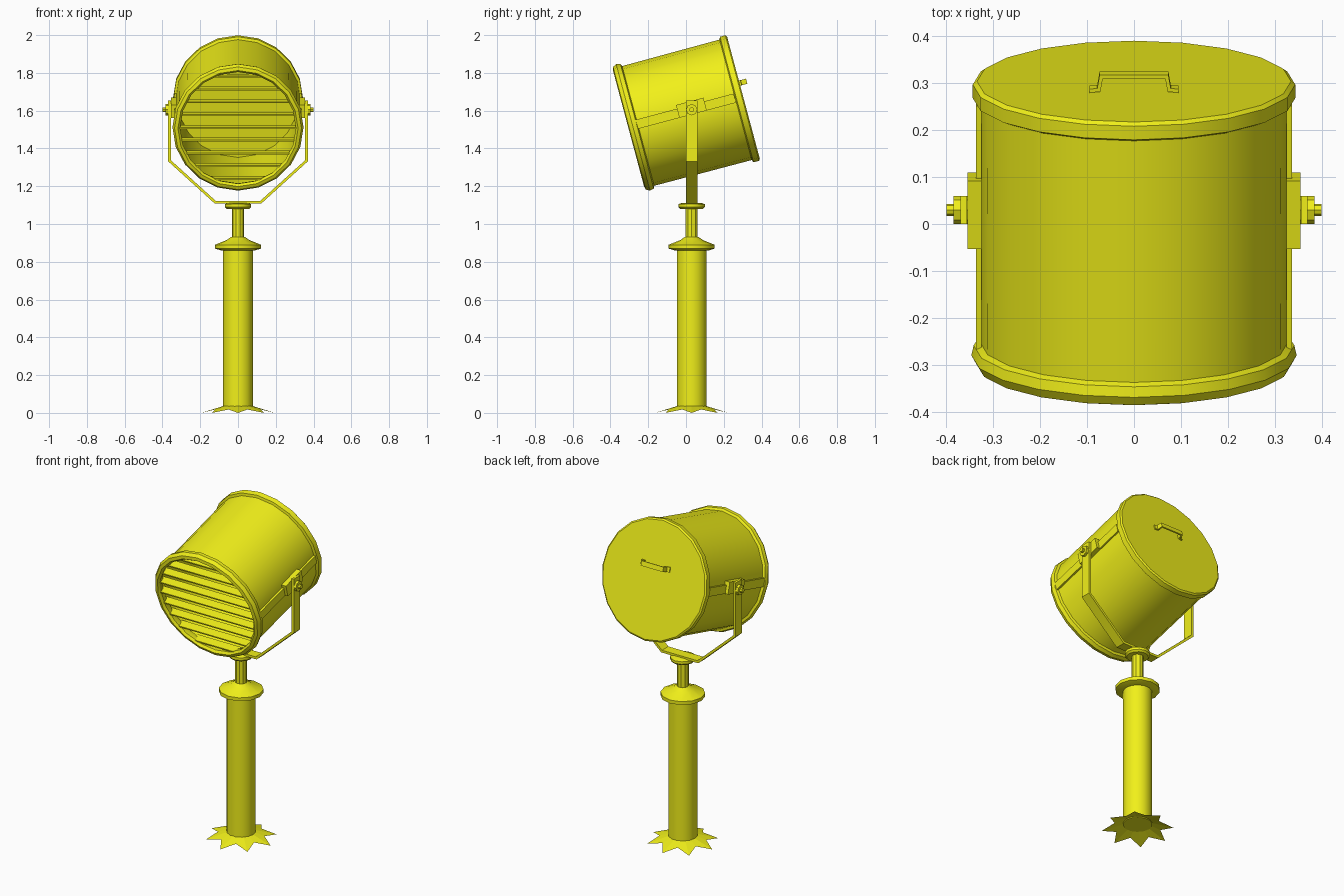
import bpy, bmesh, math
from mathutils import Matrix, Vector

if "Cube" in bpy.data.objects:
    bpy.data.objects.remove(bpy.data.objects["Cube"])

paint = bpy.data.materials.new("yellow_paint")
paint.diffuse_color = (0.88, 0.87, 0.01, 1)
paint.use_nodes = True
paint.node_tree.nodes["Principled BSDF"].inputs["Base Color"].default_value = paint.diffuse_color

# Lamp frame: local x = side, y = up across the lens, z = towards the lens
T = math.radians(15)
c, s = math.cos(T), math.sin(T)
LAMP = Matrix(((1, 0, 0, 0), (0, -s, -c, 0), (0, c, -s, 1.587), (0, 0, 0, 1)))
POST = Matrix.Translation((0, 0.03, 0))


def finish(name, bm, matrix=Matrix(), smooth=35):
    bmesh.ops.remove_doubles(bm, verts=bm.verts, dist=1e-5)
    bmesh.ops.recalc_face_normals(bm, faces=bm.faces)
    me = bpy.data.meshes.new(name)
    bm.to_mesh(me)
    bm.free()
    me.transform(matrix)
    me.materials.append(paint)
    if smooth:
        me.shade_smooth()
        me.set_sharp_from_angle(angle=math.radians(smooth))
    ob = bpy.data.objects.new(name, me)
    bpy.context.collection.objects.link(ob)
    return ob


def lathe(name, profile, sides, matrix=Matrix()):
    """Revolve (radius, z) points about local z."""
    bm = bmesh.new()
    vs = [bm.verts.new((r, 0, z)) for r, z in profile]
    es = [bm.edges.new(p) for p in zip(vs, vs[1:])]
    bmesh.ops.spin(bm, geom=vs + es, cent=(0, 0, 0), axis=(0, 0, 1),
                   angle=2 * math.pi, steps=sides)
    return finish(name, bm, matrix)


def box(name, centre, size, matrix=Matrix()):
    bm = bmesh.new()
    bmesh.ops.create_cube(bm, size=1, matrix=Matrix.Translation(centre) @ Matrix.Diagonal((*size, 1)))
    return finish(name, bm, matrix, 0)


def strap(name, path, y0, y1, thick, matrix=Matrix()):
    """Flat bar following an (x, z) path, spanning y0..y1, with mitred bends."""
    pts = [Vector(p) for p in path]
    rows = []
    for i, p in enumerate(pts):
        dirs = [(b - a).normalized() for a, b in zip(pts[max(i - 1, 0):i + 2], pts[max(i - 1, 0) + 1:i + 2])]
        d = sum(dirs, Vector((0, 0))).normalized()
        off = Vector((-d.y, d.x)) * thick / 2 / max(d.dot(dirs[0]), 0.3)
        rows.append((p + off, p - off))
    bm = bmesh.new()
    rings = [[bm.verts.new((q.x, y, q.y)) for q, y in ((a, y0), (a, y1), (b, y1), (b, y0))]
             for a, b in rows]
    for r0, r1 in zip(rings, rings[1:]):
        for k in range(4):
            bm.faces.new((r0[k], r0[k - 1], r1[k - 1], r1[k]))
    bm.faces.new(rings[0])
    bm.faces.new(rings[-1][::-1])
    return finish(name, bm, matrix, 0)


# Lamp drum: closed back, rolled rims, open front
lathe("lamp_drum", [(0, -.315), (.335, -.315), (.344, -.308), (.344, -.278), (.33, -.272),
                    (.328, .262), (.342, .268), (.347, .29), (.336, .31), (.318, .315),
                    (.306, .302), (.312, .272), (.322, .26), (.322, -.295), (0, -.295)], 20, LAMP)

# Louvre slats across the opening
for i in range(9):
    v = -0.28 + 0.07 * i
    half = math.sqrt(0.318 ** 2 - v * v)
    box("louvre_slat", (0, v, 0.28), (2 * half, 0.008, 0.05), LAMP)

# Back handle: bar with two bent feet (path is local x / outward)
HANDLE = LAMP @ Matrix.Translation((0, 0.08, -0.315)) @ Matrix.Diagonal((1, 1, -1, 1))
strap("back_handle", [(-.095, .004), (-.075, .006), (-.07, .035), (.07, .035), (.075, .006), (.095, .004)],
      -0.014, 0.014, 0.008, HANDLE)

# Side fittings, mirrored
for sx in (-1, 1):
    box("side_rail", (sx * 0.331, 0.01, 0), (0.012, 0.05, 0.54), LAMP)
    box("pivot_bracket", (sx * 0.34, 0.02, -0.035), (0.03, 0.07, 0.15), LAMP)
    side = Matrix.Translation((0, 0.03, 1.605)) @ Matrix.Rotation(sx * math.pi / 2, 4, 'Y')
    lathe("pivot_washer", [(0, .35), (.03, .35), (.03, .385), (0, .385)], 8, side)
    lathe("pivot_bolt", [(0, .38), (.013, .38), (.013, .40), (0, .40)], 8, side)

# Yoke carrying the lamp
strap("yoke", [(-.363, 1.655), (-.363, 1.335), (-.12, 1.115), (.12, 1.115), (.363, 1.335), (.363, 1.655)],
      0.0, 0.06, 0.014)

# Swivel, neck and collar
lathe("swivel_plate", [(0, 1.08), (.06, 1.08), (.07, 1.09), (.07, 1.105), (.05, 1.112), (0, 1.112)], 12, POST)
lathe("neck", [(0, .92), (.033, .92), (.033, 1.085), (0, 1.085)], 10, POST)
lathe("collar", [(0, .86), (.09, .86), (.122, .87), (.122, .89), (.06, .915), (.036, .932), (0, .932)], 12, POST)

# Post
lathe("post", [(0, .03), (.08, .03), (.08, .865), (0, .865)], 14, POST)

# Pointed foot flange sloping to the ground
bm = bmesh.new()
N = 16
ring = lambda rs, zs: [bm.verts.new((rs[i % 2] * math.cos(2 * math.pi * i / N), rs[i % 2] * math.sin(2 * math.pi * i / N),
                                     zs[i % 2])) for i in range(N)]
inner, outer = ring((.078, .078), (.036, .036)), ring((.195, .13), (0, .018))
for i in range(N):
    bm.faces.new((inner[i - 1], outer[i - 1], outer[i], inner[i]))
finish("foot_flange", bm, POST, 0)
